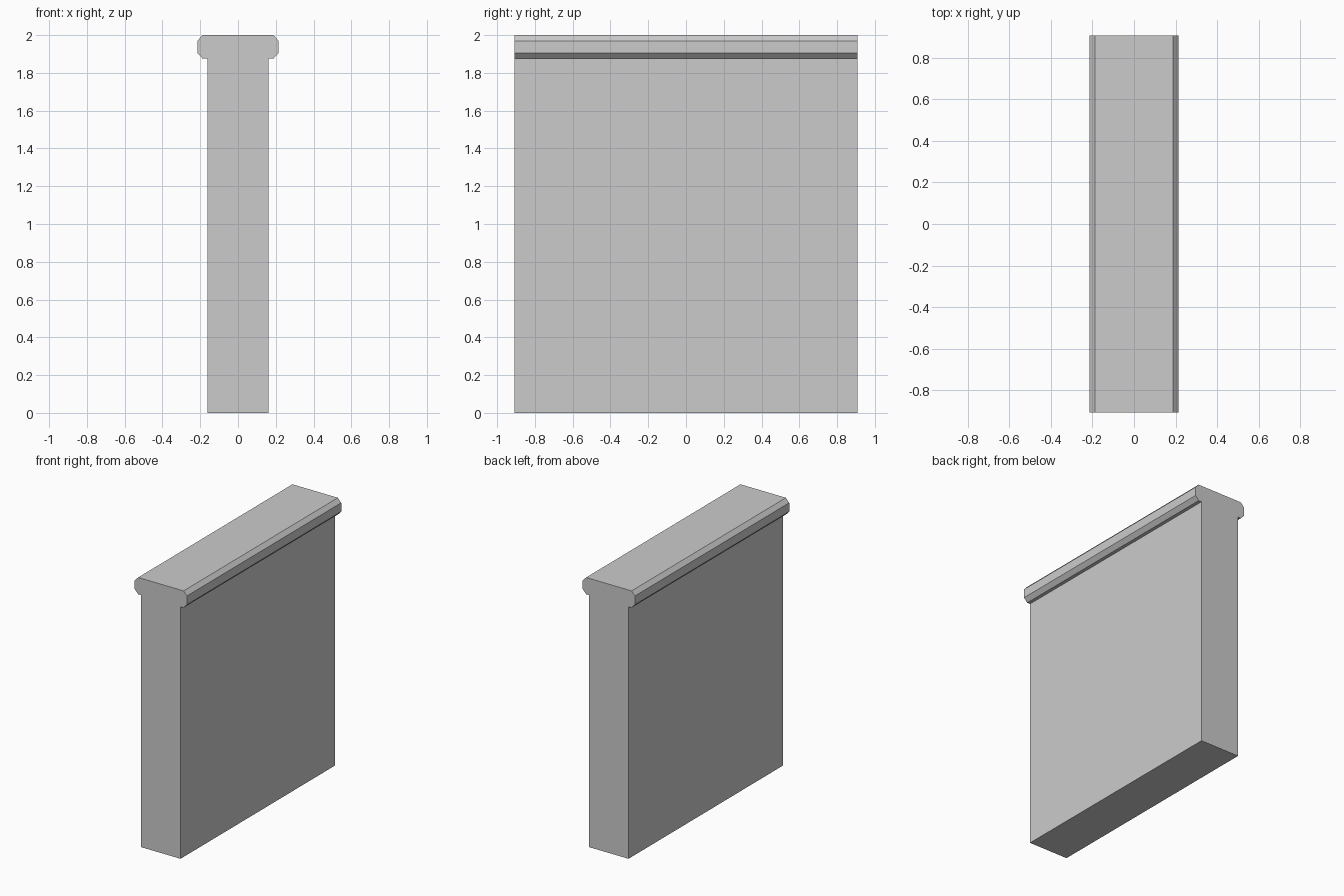
import bpy
import bmesh

cube = bpy.data.objects.get("Cube")
if cube:
    bpy.data.objects.remove(cube, do_unlink=True)

GREY = (0.6, 0.6, 0.6, 1.0)
HALF_LENGTH = 0.907

stone = bpy.data.materials.new("plain grey")
stone.use_nodes = True
stone.diffuse_color = GREY
stone.node_tree.nodes["Principled BSDF"].inputs["Base Color"].default_value = GREY


def extrude_profile(name, half):
    """Mirror a half profile (x, z), listed bottom to top, and extrude it along y."""
    outline = half + [(-x, z) for x, z in reversed(half)]
    bm = bmesh.new()
    face = bm.faces.new([bm.verts.new((x, -HALF_LENGTH, z)) for x, z in outline])
    result = bmesh.ops.extrude_face_region(bm, geom=[face])
    moved = [g for g in result["geom"] if isinstance(g, bmesh.types.BMVert)]
    bmesh.ops.translate(bm, verts=moved, vec=(0, 2 * HALF_LENGTH, 0))
    bmesh.ops.recalc_face_normals(bm, faces=bm.faces)
    mesh = bpy.data.meshes.new(name)
    bm.to_mesh(mesh)
    bm.free()
    mesh.materials.append(stone)
    obj = bpy.data.objects.new(name, mesh)
    bpy.context.collection.objects.link(obj)
    return obj


# Upright slab
extrude_profile("wall_panel", [(0.162, 0), (0.162, 1.875)])

# Overhanging coping with chamfered long edges
extrude_profile("coping", [(0.187, 1.875), (0.215, 1.905), (0.215, 1.97), (0.187, 2)])
